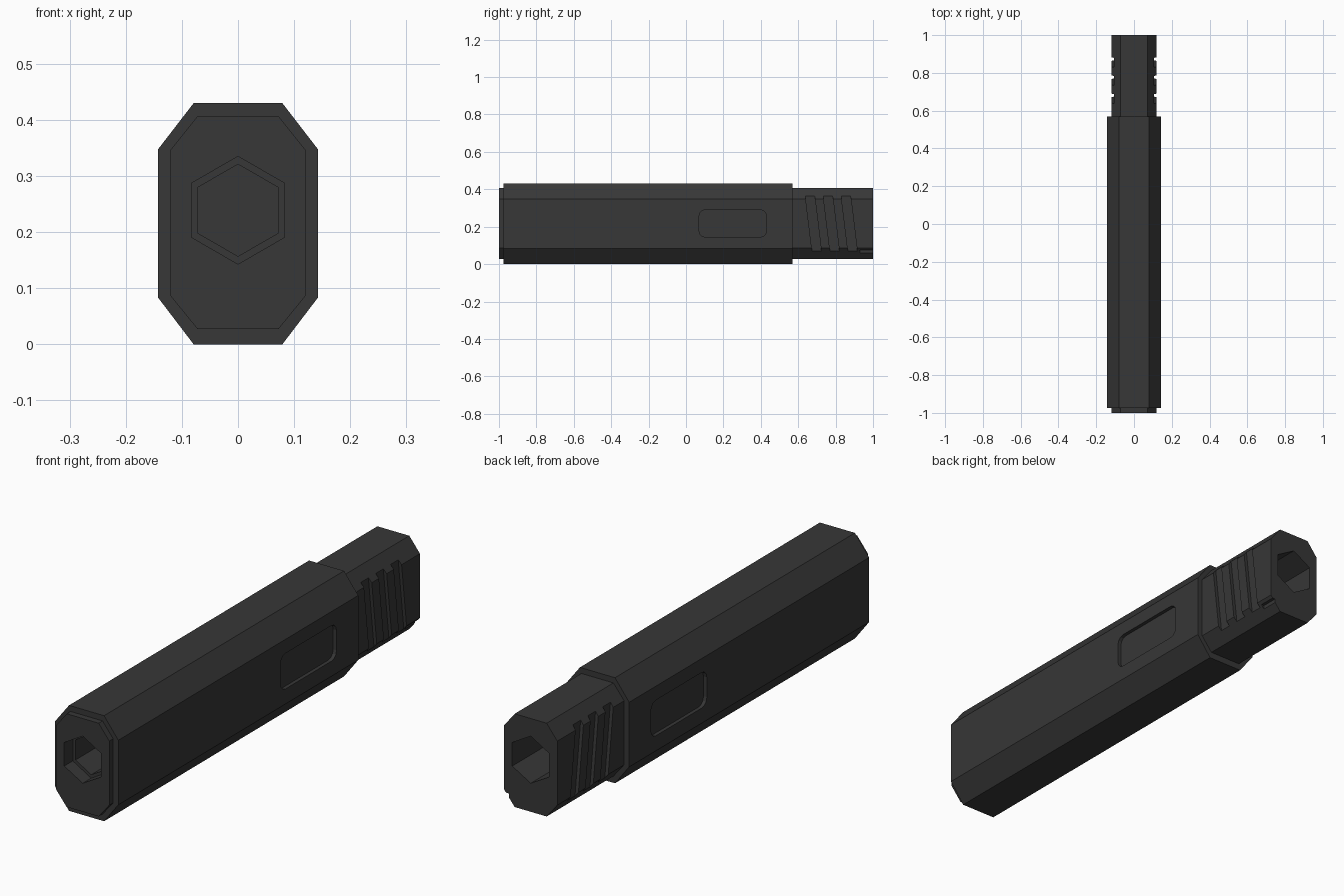
import bpy, bmesh, math

if "Cube" in bpy.data.objects:
    bpy.data.objects.remove(bpy.data.objects["Cube"])

charcoal = bpy.data.materials.new("charcoal_plastic")
charcoal.diffuse_color = (0.038, 0.038, 0.038, 1)
charcoal.use_nodes = True
charcoal.node_tree.nodes["Principled BSDF"].inputs["Base Color"].default_value = charcoal.diffuse_color


def prism(name, pts, to3d, a, b):
    """Extrude a 2D outline from depth a to depth b."""
    bm = bmesh.new()
    lo = [bm.verts.new(to3d(p, a)) for p in pts]
    hi = [bm.verts.new(to3d(p, b)) for p in pts]
    n = len(pts)
    bm.faces.new(lo)
    bm.faces.new(hi[::-1])
    for i in range(n):
        bm.faces.new((lo[i], hi[i], hi[(i + 1) % n], lo[(i + 1) % n]))
    bmesh.ops.recalc_face_normals(bm, faces=bm.faces)
    me = bpy.data.meshes.new(name)
    bm.to_mesh(me)
    bm.free()
    me.materials.append(charcoal)
    ob = bpy.data.objects.new(name, me)
    bpy.context.collection.objects.link(ob)
    return ob


def along_y(p, d):
    return (p[0], d, p[1])


def along_x(p, d):
    return (d, p[0], p[1])


def octagon(w, top_w, z0, z1, z2, z3):
    half = [(top_w, z0), (w, z1), (w, z2), (top_w, z3)]
    return half + [(-x, z) for x, z in reversed(half)]


def hexagon(r):
    return [(r * math.sin(i * math.pi / 3), 0.239 + r * math.cos(i * math.pi / 3))
            for i in range(6)]


def combine(target, tool, op):
    mod = target.modifiers.new("cut", 'BOOLEAN')
    mod.operation, mod.solver, mod.object = op, 'EXACT', tool
    bpy.context.view_layer.objects.active = target
    bpy.ops.object.modifier_apply(modifier=mod.name)
    bpy.data.objects.remove(tool)


# Outer sleeve joined with the slimmer core that sticks out at both ends
handle = prism("handle_body", octagon(0.143, 0.079, 0, 0.084, 0.347, 0.43), along_y, -0.975, 0.57)
core = prism("core", octagon(0.12, 0.072, 0.027, 0.086, 0.347, 0.407), along_y, -1, 1)
combine(handle, core, 'UNION')

# Hex sockets: stepped at the front, plain at the back
for r, a, b in [(0.096, -1.1, -0.945), (0.082, -1.05, -0.6), (0.096, 0.6, 1.1)]:
    combine(handle, prism("socket_cutter", hexagon(r), along_y, a, b), 'DIFFERENCE')

# Rounded outline of the side recess
cy, cz, hy, hz, r = 0.25, 0.2175, 0.18, 0.0725, 0.032
recess = []
for k, (sy, sz) in enumerate([(1, 1), (-1, 1), (-1, -1), (1, -1)]):
    for j in range(4):
        t = math.pi / 2 * (k + j / 3)
        recess.append((cy + sy * (hy - r) + r * math.cos(t),
                       cz + sz * (hz - r) + r * math.sin(t)))

for s in (-1, 1):
    # Side recess
    combine(handle, prism("recess_cutter", recess, along_x, s * 0.128, s * 0.2), 'DIFFERENCE')
    # Slanted grip grooves
    for i in range(3):
        y = 0.638 + 0.096 * i
        groove = [(y, 0.364), (y + 0.05, 0.364), (y + 0.086, 0.069), (y + 0.036, 0.069)]
        combine(handle, prism("groove_cutter", groove, along_x, s * 0.106, s * 0.2), 'DIFFERENCE')

# Small notch in the lower rear corner
notch = [(0.93, 0.0), (1.1, 0.0), (1.1, 0.075), (0.93, 0.075)]
combine(handle, prism("notch_cutter", notch, along_x, 0.098, 0.2), 'DIFFERENCE')
